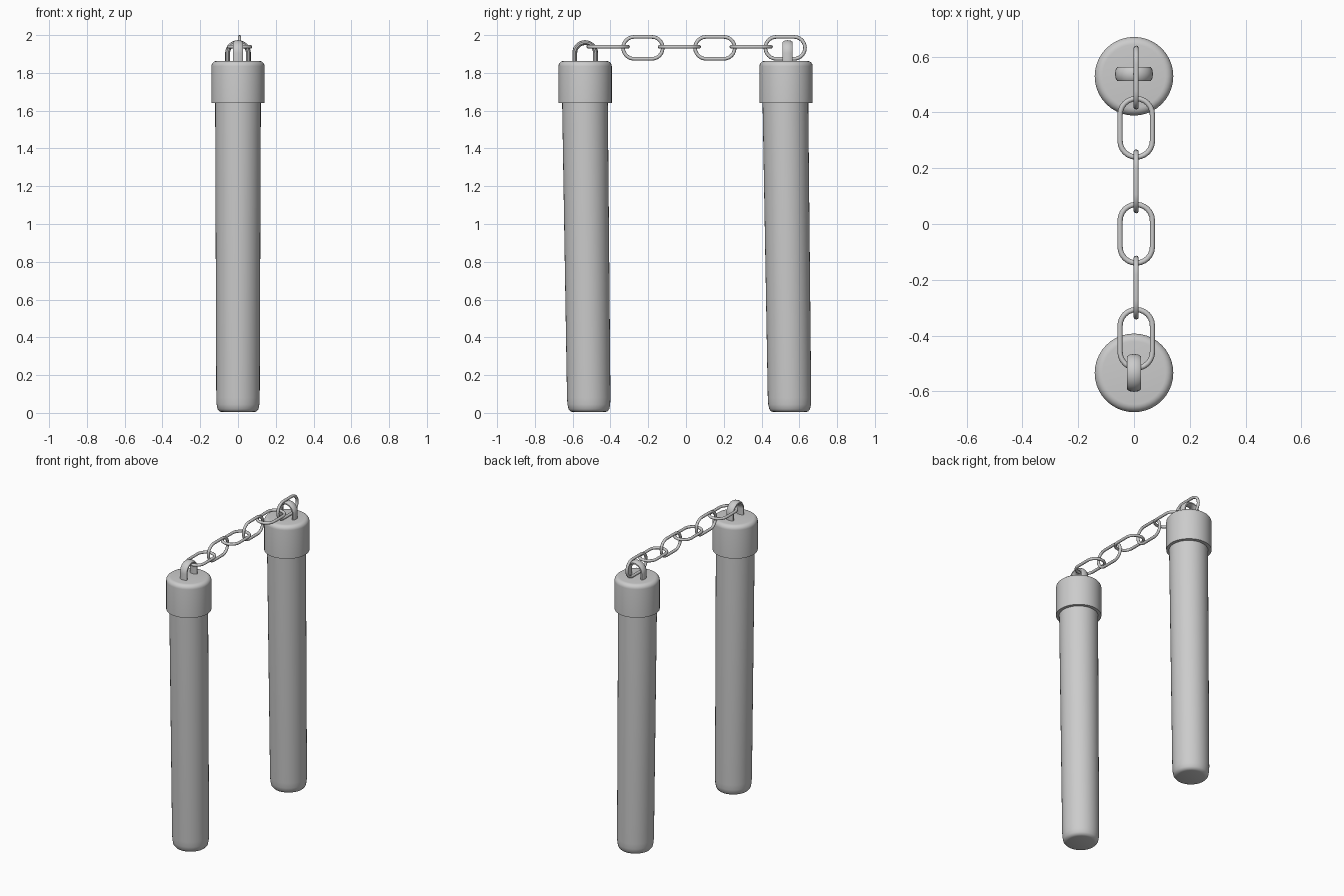
import bpy, bmesh, math
from mathutils import Matrix, Vector

if "Cube" in bpy.data.objects:
    bpy.data.objects.remove(bpy.data.objects["Cube"])


def finish(name, mesh, matrix=None):
    if matrix:
        mesh.transform(matrix)
    obj = bpy.data.objects.new(name, mesh)
    bpy.context.scene.collection.objects.link(obj)
    bpy.context.view_layer.objects.active = obj
    obj.select_set(True)
    bpy.ops.object.shade_smooth_by_angle(angle=math.radians(40))
    obj.select_set(False)
    return obj


def lathe(name, profile, bottom, top, segs=40):
    """Stack rings (radius, z); ring centres lean in y from bottom to top."""
    bm = bmesh.new()
    z0, z1 = profile[0][1], profile[-1][1]
    rings = []
    for r, z in profile:
        cy = bottom + (top - bottom) * (z - z0) / (z1 - z0)
        rings.append([bm.verts.new((r * math.cos(a), cy + r * math.sin(a), z))
                      for a in (2 * math.pi * i / segs for i in range(segs))])
    for lo, hi in zip(rings, rings[1:]):
        for i in range(segs):
            j = (i + 1) % segs
            bm.faces.new((lo[i], lo[j], hi[j], hi[i]))
    bm.faces.new(rings[0][::-1])
    bm.faces.new(rings[-1])
    mesh = bpy.data.meshes.new(name)
    bm.to_mesh(mesh)
    bm.free()
    return finish(name, mesh)


def wire(name, points, radius, cyclic, matrix):
    """Round wire along a path, turned into a mesh."""
    curve = bpy.data.curves.new(name, 'CURVE')
    curve.dimensions = '3D'
    curve.bevel_depth = radius
    curve.bevel_resolution = 3
    spline = curve.splines.new('POLY')
    spline.points.add(len(points) - 1)
    for p, co in zip(spline.points, points):
        p.co = (*co, 1)
    spline.use_cyclic_u = cyclic
    temp = bpy.data.objects.new(name + "_path", curve)
    mesh = bpy.data.meshes.new_from_object(temp)
    bpy.data.objects.remove(temp)
    return finish(name, mesh, matrix)


def arc(cx, cy, r, start, end, n=12):
    return [(cx + r * math.cos(a), cy + r * math.sin(a))
            for a in (math.radians(start + (end - start) * i / n) for i in range(n + 1))]


# handles and their end caps
stick = [(0.085, 0.004), (0.098, 0.008), (0.108, 0.02), (0.113, 0.045),
         (0.115, 0.08), (0.121, 1.66)]
cap = [(0.10, 1.64), (0.141, 1.64), (0.141, 1.835)] + \
      arc(0.113, 1.835, 0.028, 15, 90, 5)
for side, bottom, top, turn in (("left", -0.514, -0.535, 90), ("right", 0.549, 0.526, 0)):
    cap_y = -0.534 if side == "left" else 0.53
    lathe(side + "_handle", stick, bottom, top)
    lathe(side + "_cap", cap, cap_y, cap_y)
    # flat-sectioned staple, the two are turned a quarter from each other
    path = [(0.055, 0, 1.85)] + [(x, 0, z) for x, z in arc(0, 1.905, 0.055, 0, 180, 16)] \
        + [(-0.055, 0, 1.85)]
    wire(side + "_staple", path, 0.013, False,
         Matrix.Translation((0, cap_y + (0.008 if side == "right" else 0), 0))
         @ Matrix.Rotation(math.radians(turn), 4, 'Z')
         @ Matrix.Diagonal((1, 2.1, 1, 1)))

# chain links, alternately upright and flat
R, HALF, THICK = 0.058, 0.047, 0.0095
loop = [(x, y, 0) for x, y in arc(0, HALF, R, 0, 180) + arc(0, -HALF, R, 180, 360)]
for i, y in enumerate((0.525, 0.345, 0.153, -0.035, -0.228, -0.412)):
    upright = Matrix.Rotation(math.radians(90 if i % 2 == 0 else 0), 4, 'Y')
    wire("chain_link_%d" % (i + 1), loop, THICK, True,
         Matrix.Translation((0.008, y, 1.9325 if i % 2 == 0 else 1.938)) @ upright)
